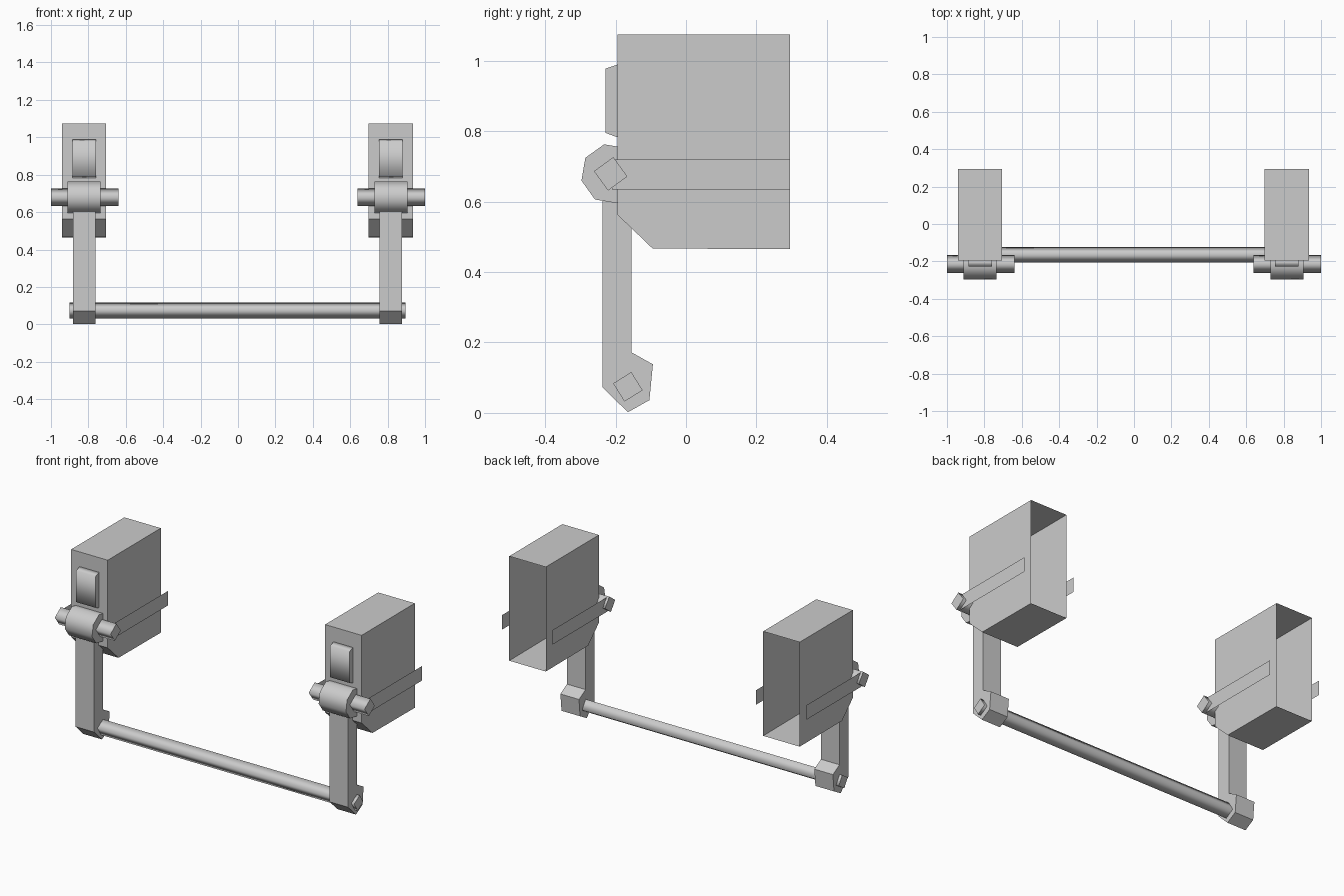
import bpy, bmesh
from math import cos, sin, radians

cube = bpy.data.objects.get("Cube")
if cube:
    bpy.data.objects.remove(cube, do_unlink=True)

GREY = (0.6, 0.6, 0.6, 1)
grey = bpy.data.materials.new("plain grey")
grey.use_nodes = True
grey.diffuse_color = GREY
grey.node_tree.nodes["Principled BSDF"].inputs["Base Color"].default_value = GREY


def finish(bm, name):
    mesh = bpy.data.meshes.new(name)
    bm.to_mesh(mesh)
    bm.free()
    mesh.materials.append(grey)
    obj = bpy.data.objects.new(name, mesh)
    bpy.context.collection.objects.link(obj)
    return obj


def extrude_x(name, profile, x0, x1, smooth=False, open_edge=None):
    """Extrude a (y, z) profile along x; open_edge leaves out one wall."""
    bm = bmesh.new()
    a = [bm.verts.new((x0, y, z)) for y, z in profile]
    b = [bm.verts.new((x1, y, z)) for y, z in profile]
    n = len(profile)
    for i in range(n):
        if i != open_edge:
            j = (i + 1) % n
            bm.faces.new((a[i], a[j], b[j], b[i])).smooth = smooth
    # profiles run counter-clockwise seen from +x
    bm.faces.new(b)
    bm.faces.new(a[::-1])
    return finish(bm, name)


def ring(y, z, radius, sides, phase):
    angles = [radians(phase + 360 * i / sides) for i in range(sides)]
    return [(y + radius * cos(t), z + radius * sin(t)) for t in angles]


def strap(name, x):
    bm = bmesh.new()
    bm.faces.new([bm.verts.new((x, y, z)) for y, z in
                  ((-0.21, 0.635), (0.296, 0.635), (0.296, 0.72), (-0.21, 0.72))])
    return finish(bm, name)


HOUSING = [(0.295, 0.465), (0.295, 1.075), (-0.195, 1.075), (-0.195, 0.563), (-0.095, 0.467)]
ARM = [(-0.237, 0.072), (-0.165, 0.002), (-0.104, 0.036), (-0.094, 0.138),
       (-0.155, 0.172), (-0.155, 0.64), (-0.237, 0.64)]
PAD = [(-0.19, 0.781), (-0.19, 0.991), (-0.228, 0.978), (-0.228, 0.795)]

for side, sx in (("left", 1), ("right", -1)):
    x = sx * 0.82 - 0.003
    # housing shell, open at the back
    extrude_x(side + "_housing", HOUSING, x - 0.118, x + 0.118, open_edge=0)
    # raised front pad
    extrude_x(side + "_pad", PAD, x - 0.063, x + 0.063, smooth=True)
    # hanging arm with its hooked foot
    extrude_x(side + "_arm", ARM, x - 0.06, x + 0.06)
    # pivot sleeve and the pin through it
    extrude_x(side + "_sleeve", ring(-0.213, 0.679, 0.086, 8, 13), x - 0.088, x + 0.088, smooth=True)
    extrude_x(side + "_pin", ring(-0.214, 0.679, 0.048, 4, -9), sx * 0.82 - 0.18, sx * 0.82 + 0.18, smooth=True)
    # thin straps running back from the pin
    strap(side + "_outer_strap", x + sx * 0.163)
    strap(side + "_inner_strap", x - sx * 0.163)

# crossbar joining both feet
extrude_x("crossbar", ring(-0.165, 0.074, 0.043, 4, -13), -0.9, 0.895, smooth=True)
